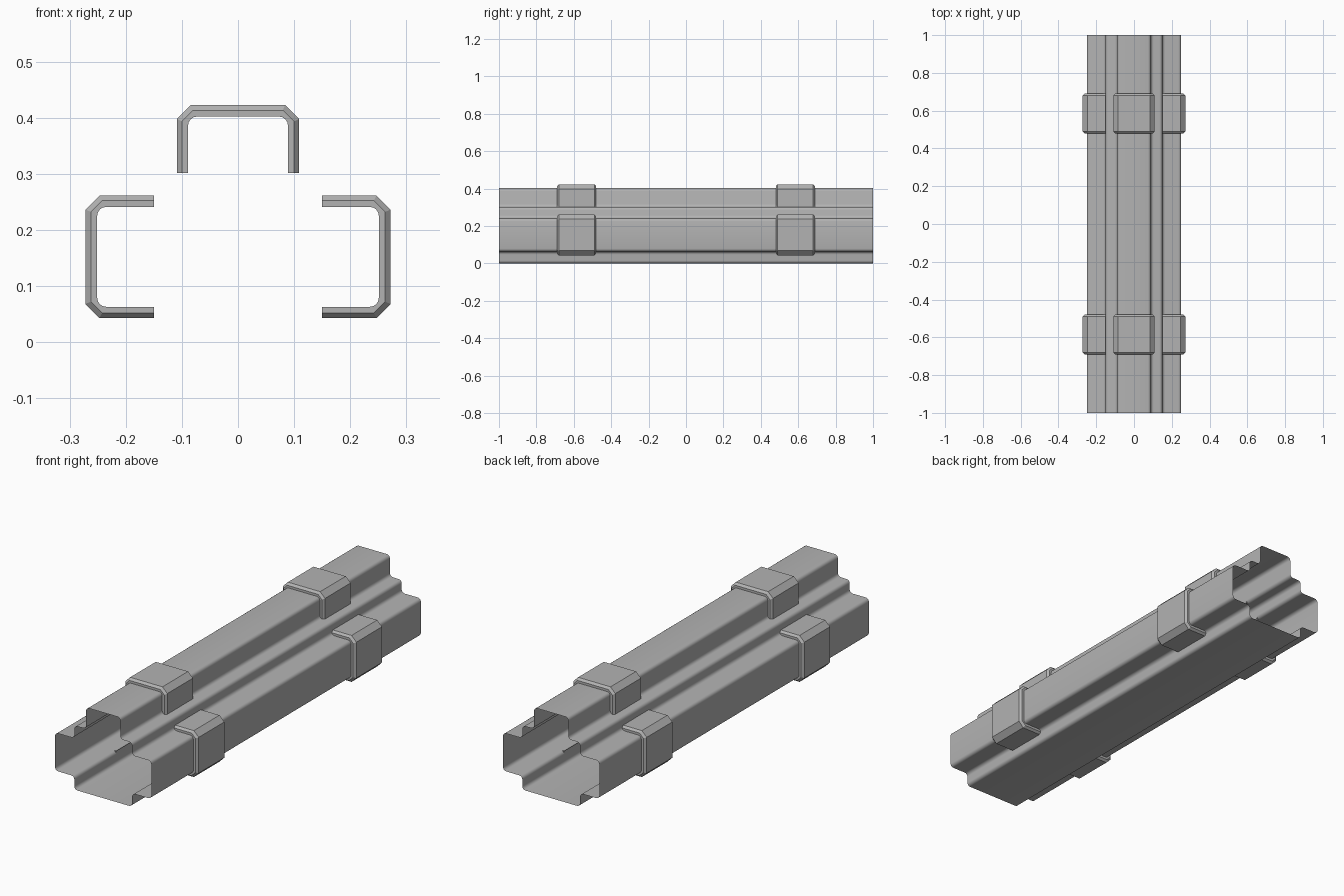
import bpy, bmesh, math
from mathutils import Vector

if "Cube" in bpy.data.objects:
    bpy.data.objects.remove(bpy.data.objects["Cube"])

grey = bpy.data.materials.new("light grey metal")
grey.diffuse_color = (0.45, 0.45, 0.45, 1)
grey.use_nodes = True
grey.node_tree.nodes["Principled BSDF"].inputs["Base Color"].default_value = grey.diffuse_color
SEG = 4  # steps in each rounded corner


def make(name, bm):
    bmesh.ops.recalc_face_normals(bm, faces=bm.faces)
    me = bpy.data.meshes.new(name)
    bm.to_mesh(me)
    bm.free()
    ob = bpy.data.objects.new(name, me)
    bpy.context.collection.objects.link(ob)
    me.materials.append(grey)
    bpy.ops.object.select_all(action='DESELECT')
    ob.select_set(True)
    bpy.context.view_layer.objects.active = ob
    bpy.ops.object.shade_smooth_by_angle(angle=math.radians(30))


def rounded(points, r):
    """Closed right-angled outline with every corner rounded."""
    out = []
    for i, p in enumerate(points):
        p = Vector(p)
        a = (Vector(points[i - 1]) - p).normalized() * r
        b = (Vector(points[(i + 1) % len(points)]) - p).normalized() * r
        for k in range(SEG + 1):
            t = math.pi / 2 * k / SEG
            out.append(p + a * (1 - math.sin(t)) + b * (1 - math.cos(t)))
    return out


# Hollow sheet rail, open at both ends
half = [(0.15, 0), (0.15, 0.063), (0.25, 0.063), (0.25, 0.241),
        (0.15, 0.241), (0.15, 0.301), (0.089, 0.301), (0.089, 0.402)]
outline = rounded(half + [(-x, z) for x, z in reversed(half)], 0.016)
bm = bmesh.new()
rings = [[bm.verts.new((p.x, y, p.y)) for p in outline] for y in (-1, 1)]
n = len(outline)
for i in range(n):
    j = (i + 1) % n
    bm.faces.new((rings[0][i], rings[0][j], rings[1][j], rings[1][i]))
make("rail_shell", bm)


def u_profile(w, h, cut, flat):
    """Arch with rounded or chamfered corners, as (across, outward) points."""
    side = [(w, 0)]
    for k in range(SEG + 1):
        t = k / SEG
        if flat:
            side.append((w - cut * t, h - cut * (1 - t)))
        else:
            a = math.pi / 2 * t
            side.append((w - cut + cut * math.cos(a), h - cut + cut * math.sin(a)))
    return side + [(-u, v) for u, v in reversed(side)]


# Clamps: three around the rail at each of two stations
inner = u_profile(0.089, 0.101, 0.016, False)
mid = u_profile(0.100, 0.112, 0.020, True)
outer = u_profile(0.109, 0.122, 0.025, True)
places = {
    "top": lambda u, v: (u, 0.301 + v),
    "right": lambda u, v: (0.15 + v, 0.152 - u),
    "left": lambda u, v: (-0.15 - v, 0.152 + u),
}
W, C = 0.105, 0.010  # half length and edge chamfer
for station, yc in (("front", -0.585), ("back", 0.585)):
    for side, place in places.items():
        bm = bmesh.new()
        rows = []
        for dy, prof in ((-W, inner), (-W, mid), (-W + C, outer),
                         (W - C, outer), (W, mid), (W, inner)):
            row = []
            for u, v in prof:
                x, z = place(u, v)
                row.append(bm.verts.new((x, yc + dy, z)))
            rows.append(row)
        for a, b in zip(rows, rows[1:]):
            for i in range(len(a) - 1):
                bm.faces.new((a[i], a[i + 1], b[i + 1], b[i]))
        for e in (0, -1):  # arm tips
            bm.faces.new([r[e] for r in rows])
        make(f"clamp_{side}_{station}", bm)
